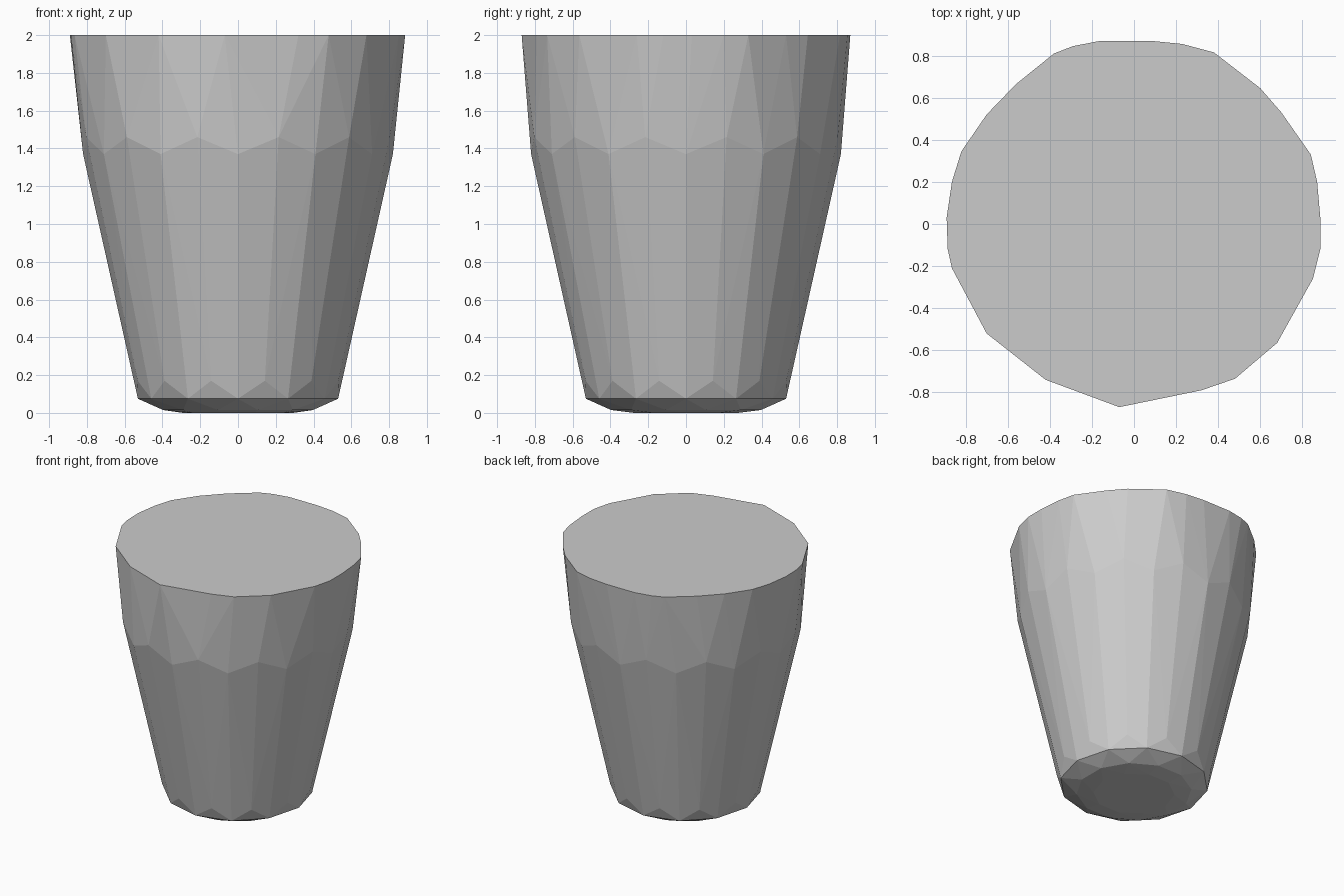
import bpy
import bmesh
from math import cos, sin, radians

cube = bpy.data.objects.get("Cube")
if cube:
    bpy.data.objects.remove(cube, do_unlink=True)


def make_material(name, colour):
    material = bpy.data.materials.new(name)
    material.use_nodes = True
    material.diffuse_color = colour
    shader = material.node_tree.nodes["Principled BSDF"]
    shader.inputs["Base Color"].default_value = colour
    return material


def ring(radius, height, count, start=0.0):
    """Evenly spaced points around the vertical axis."""
    points = []
    for i in range(count):
        angle = radians(start + 360 * i / count)
        points.append((radius * cos(angle), radius * sin(angle), height))
    return points


# Uneven outline of the flat top
top_outline = [
    (-.07, -.87), (.32, -.79), (.48, -.735), (.68, -.565), (.85, -.26),
    (.885, -.12), (.885, .03), (.87, .2), (.84, .33), (.7, .53),
    (.6, .645), (.38, .815), (.23, .855), (.08, .87), (-.16, .87),
    (-.29, .845), (-.38, .81), (-.56, .665), (-.7, .52), (-.82, .345),
    (-.865, .2), (-.89, .03), (-.885, -.12), (-.865, -.21),
    (-.7, -.52), (-.42, -.74),
]
points = [(x, y, 2) for x, y in top_outline]

# Shoulder where the wall starts to taper, with a staggered edge
points += ring(.832, 1.46, 12, 15)
points += ring(.82, 1.37, 12)

# Staggered lower rim and the shallow rounded underside
points += ring(.55, .17, 12, 15)
points += ring(.53, .075, 12)
points += ring(.41, .015, 12, 15)
points += ring(.29, 0, 10)

# Wrap the rings in one faceted solid
bm = bmesh.new()
for point in points:
    bm.verts.new(point)
hull = bmesh.ops.convex_hull(bm, input=bm.verts[:])
unused = [v for v in bm.verts if not v.link_faces]
bmesh.ops.delete(bm, geom=unused, context="VERTS")
bmesh.ops.dissolve_limit(bm, angle_limit=radians(1), verts=bm.verts[:], edges=bm.edges[:])
bmesh.ops.recalc_face_normals(bm, faces=bm.faces[:])

mesh = bpy.data.meshes.new("tapered_cup_body")
bm.to_mesh(mesh)
bm.free()
mesh.materials.append(make_material("light grey", (.6, .6, .6, 1)))
body = bpy.data.objects.new("tapered_cup_body", mesh)
bpy.context.collection.objects.link(body)
